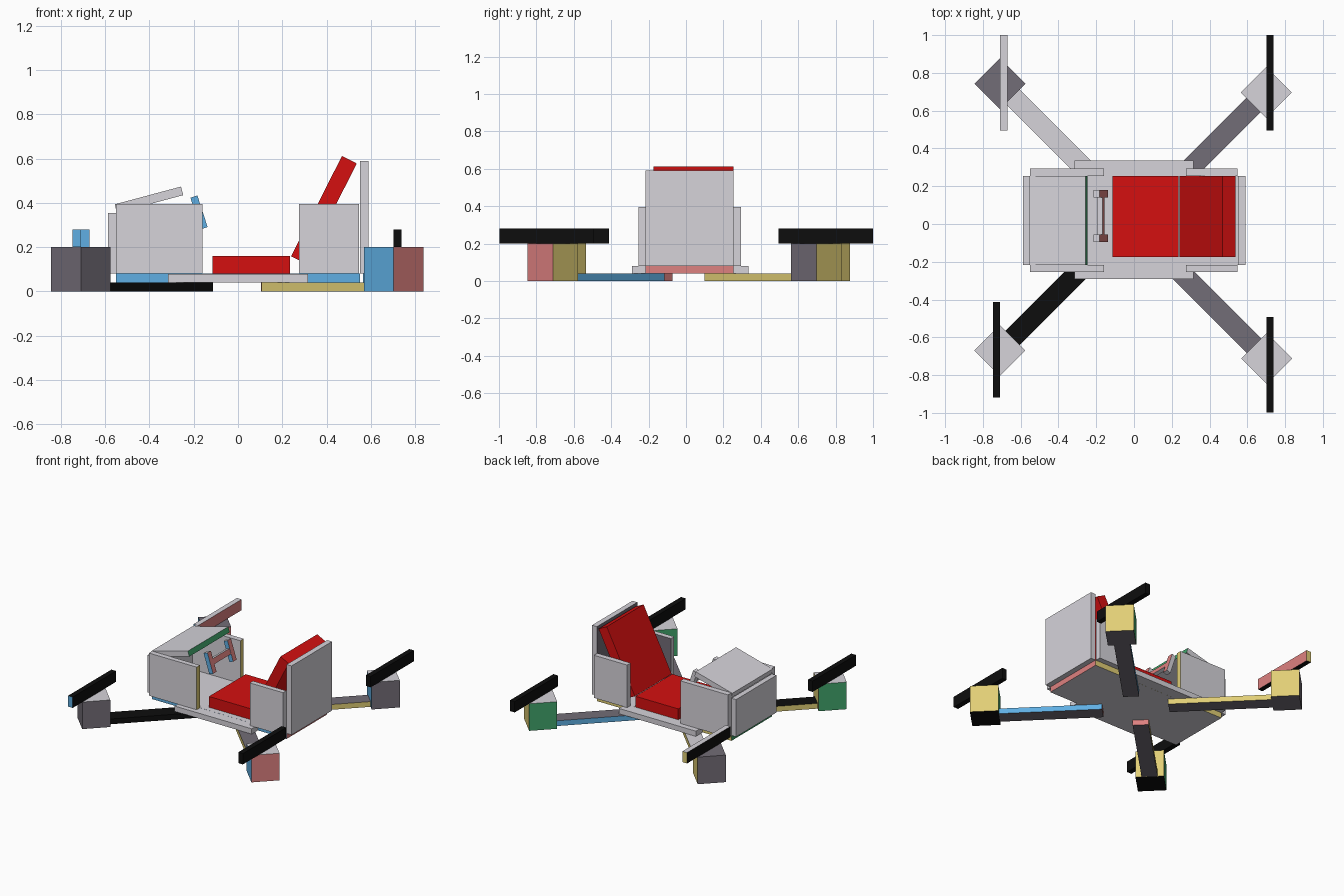
import bpy, bmesh, math
from mathutils import Matrix, Vector

if "Cube" in bpy.data.objects:
    bpy.data.objects.remove(bpy.data.objects["Cube"])

COLOURS = {
    "light_grey": (0.67, 0.655, 0.70),
    "dark_grey": (0.171, 0.153, 0.184),
    "black": (0.004, 0.004, 0.004),
    "red": (0.66, 0.005, 0.005),
    "blue": (0.115, 0.43, 0.77),
    "yellow": (0.75, 0.62, 0.18),
    "salmon": (0.73, 0.22, 0.216),
    "green": (0.053, 0.376, 0.15),
}
MATS = {}
for cname, rgb in COLOURS.items():
    MATS[cname] = bpy.data.materials.new(cname)
    MATS[cname].diffuse_color = (*rgb, 1.0)


def box(name, centre, size, base="light_grey", axis="Z", angle=0.0, **faces):
    """Box with a base colour; faces px, nx, py, ny, pz, nz may differ (local directions)."""
    names = [base] + sorted(set(faces.values()) - {base})
    bm = bmesh.new()
    bmesh.ops.create_cube(bm, size=1.0, matrix=Matrix.Diagonal((*size, 1.0)))
    bm.normal_update()
    for f in bm.faces:
        i = max(range(3), key=lambda k: abs(f.normal[k]))
        key = ("p" if f.normal[i] > 0 else "n") + "xyz"[i]
        f.material_index = names.index(faces.get(key, base))
    bm.transform(Matrix.Translation(Vector(centre)) @ Matrix.Rotation(math.radians(angle), 4, axis))
    me = bpy.data.meshes.new(name)
    bm.to_mesh(me)
    bm.free()
    for n in names:
        me.materials.append(MATS[n])
    ob = bpy.data.objects.new(name, me)
    bpy.context.collection.objects.link(ob)
    return ob


def span(name, x, y, z, base="light_grey", **faces):
    """Axis-aligned box from three (low, high) ranges."""
    r = (x, y, z)
    return box(name, [(a + b) / 2 for a, b in r], [b - a for a, b in r], base, **faces)


# Floor: long plank crossed by a wider one
span("floor_long", (-0.55, 0.55), (-0.217, 0.255), (0.04, 0.08),
     px="salmon", nx="green", py="yellow", ny="blue")
span("floor_wide", (-0.315, 0.315), (-0.29, 0.335), (0.0405, 0.0795))

# Cabin walls
for side, y in (("right", (-0.255, -0.217)), ("left", (0.255, 0.295))):
    span("front_wall_" + side, (-0.55, -0.16), y, (0.08, 0.395), px="yellow")
    inner = {"py": "dark_grey"} if side == "right" else {}
    span("rear_wall_" + side, (0.275, 0.547), y, (0.08, 0.395), **inner)
span("nose_plate", (-0.588, -0.55), (-0.217, 0.255), (0.08, 0.355))
span("back_plate", (0.55, 0.59), (-0.217, 0.255), (0.08, 0.59), nx="dark_grey")

# Sloping hood
box("hood", (-0.402, 0.019, 0.414), (0.31, 0.472, 0.04), axis="Y", angle=-15, px="green")

# Seat and reclined backrest
span("seat", (-0.115, 0.235), (-0.175, 0.255), (0.08, 0.16), "red")
box("backrest", (0.388, 0.04, 0.368), (0.075, 0.43, 0.508), "red", axis="Y", angle=26.9)

# Tilted steering handle: two grips joined by a bar
for side, y in (("right", -0.075), ("left", 0.16)):
    box("grip_" + side, (-0.176, y, 0.357), (0.033, 0.04, 0.15), axis="Y", angle=-18,
        px="salmon", ny="blue")
box("steering_bar", (-0.174, 0.042, 0.357), (0.026, 0.2, 0.04), axis="Y", angle=-18, px="salmon")

# Motors with their arms and propellers
MOTOR = dict(px="salmon", nx="green", py="yellow", ny="blue", nz="dark_grey")
CORNERS = {
    # name: (x, y), outward angle, arm top, arm left side, motor changes, blade x, blade y, blade faces
    "front_right": ((0.703, -0.712), -45, "dark_grey", "blue", dict(nz="black"),
                    0.72, -0.745, {}),
    "back_right": ((0.70, 0.697), 45, "dark_grey", "blue", dict(px="dark_grey"),
                   0.72, 0.747, {}),
    "back_left": ((-0.71, 0.742), 135, "light_grey", "blue",
                  dict(nx="dark_grey", pz="dark_grey"), -0.69, 0.747,
                  dict(px="salmon", py="yellow", ny="blue", pz="light_grey")),
    "front_left": ((-0.71, -0.67), 225, "black", "black",
                   dict(px="dark_grey", ny="dark_grey", nz="black"), -0.728, -0.665,
                   dict(ny="blue")),
}
for name, (c, ang, top, left, changes, bx, by, blade) in CORNERS.items():
    box("motor_" + name, (*c, 0.1), (0.191, 0.191, 0.2), angle=-45, **{**MOTOR, **changes})
    out = Vector((math.cos(math.radians(ang)), math.sin(math.radians(ang)), 0))
    near, far = 0.09, 0.79
    mid = Vector((*c, 0.02)) - out * (near + far) / 2
    box("arm_" + name, mid, (far - near, 0.108, 0.039), "dark_grey", angle=ang,
        nx="salmon", py=left, ny="yellow", pz=top)
    box("propeller_" + name, (bx, by, 0.24), (0.038, 0.506, 0.08), "black", **blade)

for m in bpy.data.materials:
    if m.users and not m.is_grease_pencil:
        m.use_nodes = True
        m.node_tree.nodes["Principled BSDF"].inputs["Base Color"].default_value = m.diffuse_color
